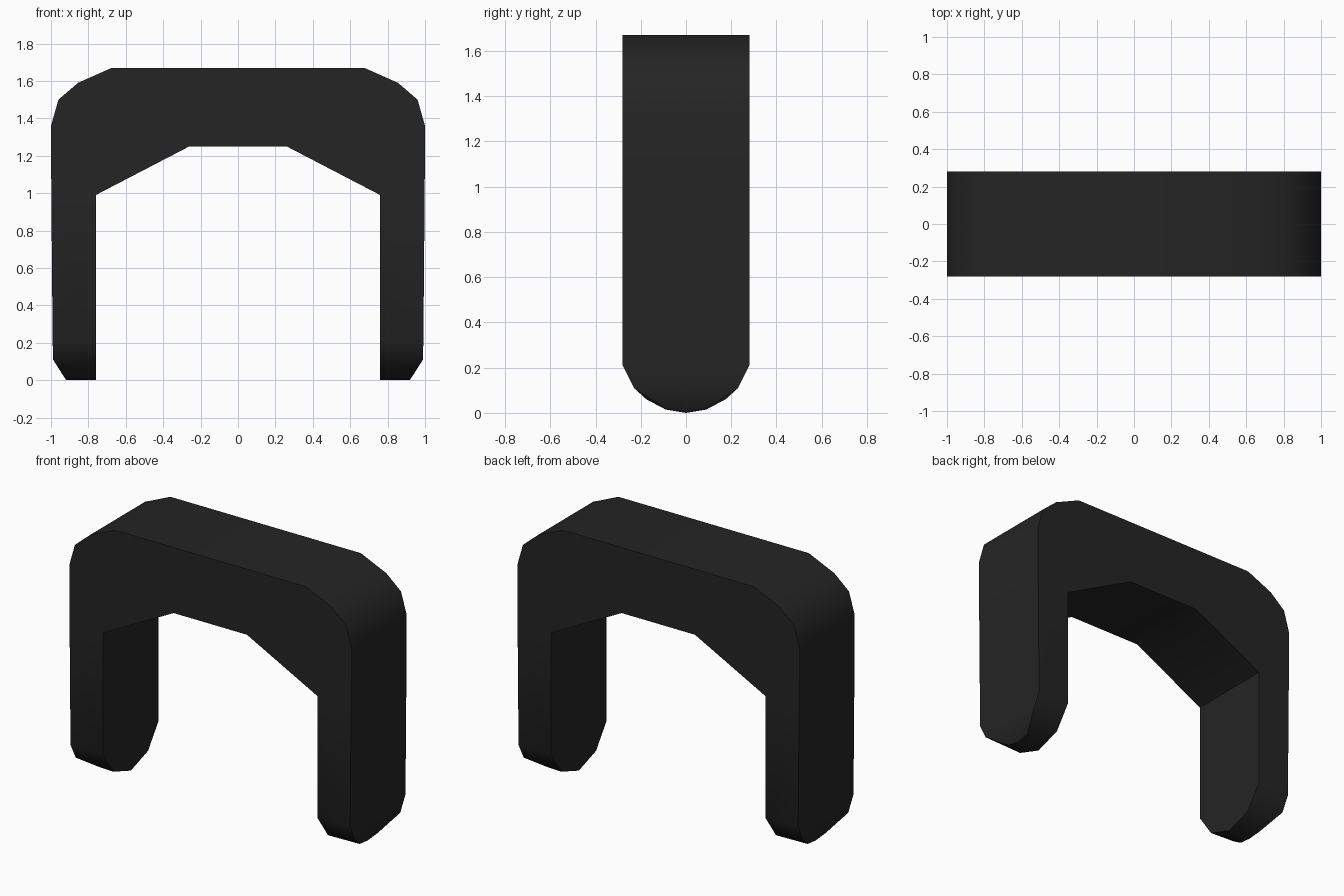
import bpy, bmesh, math

cube = bpy.data.objects.get("Cube")
if cube:
    bpy.data.objects.remove(cube, do_unlink=True)

black = bpy.data.materials.new("matte_black")
black.use_nodes = True
colour = (0.018, 0.018, 0.018, 1)
black.diffuse_color = colour
black.node_tree.nodes["Principled BSDF"].inputs["Base Color"].default_value = colour

HALF = 0.28      # half depth
INNER = 0.76     # inner leg face
JOIN = 0.99      # height where legs meet the arch
OUTER = 0.998    # outer leg face at the join

bm = bmesh.new()

# Arch: a mirrored profile extruded front to back
right_half = [(INNER, JOIN), (OUTER, JOIN), (1.0, 1.36), (0.96, 1.5),
              (0.855, 1.59), (0.675, 1.67)]
profile = [(0.26, 1.25)] + right_half
profile += [(-x, z) for x, z in reversed(profile)]
front = bm.faces.new([bm.verts.new((x, -HALF, z)) for x, z in profile])
swept = bmesh.ops.extrude_face_region(bm, geom=[front], use_keep_orig=True)
bmesh.ops.translate(bm, vec=(0, 2 * HALF, 0),
                    verts=[g for g in swept["geom"] if isinstance(g, bmesh.types.BMVert)])

# Legs: convex bars with rounded, outward-chamfered tips
tip = [(INNER, HALF, JOIN), (OUTER, HALF, JOIN),
       (INNER, HALF, 0.21), (0.991, HALF, 0.21),
       (INNER, 0.175, 0.06), (0.989, 0.23, 0.11),
       (0.925, 0.09, 0.015), (INNER, 0, 0), (0.92, 0, 0.002)]
for side in (1, -1):
    points = {(side * x, s * y, z) for x, y, z in tip for s in (1, -1)}
    verts = [bm.verts.new(p) for p in sorted(points)]
    bmesh.ops.convex_hull(bm, input=verts)

# Remove the hidden caps at the joins, then weld arch and legs
caps = [f for f in bm.faces if all(abs(v.co.z - JOIN) < 1e-4 for v in f.verts)]
bmesh.ops.delete(bm, geom=caps, context="FACES_ONLY")
bmesh.ops.remove_doubles(bm, verts=bm.verts[:], dist=0.0005)
bmesh.ops.dissolve_limit(bm, angle_limit=math.radians(0.6),
                         verts=bm.verts[:], edges=bm.edges[:])
bmesh.ops.recalc_face_normals(bm, faces=bm.faces[:])

mesh = bpy.data.meshes.new("arched_bracket")
bm.to_mesh(mesh)
bm.free()
mesh.materials.append(black)
bracket = bpy.data.objects.new("arched_bracket", mesh)
bpy.context.collection.objects.link(bracket)

# Soften the rounded corners and tips, keep the long edges crisp
bpy.ops.object.select_all(action="DESELECT")
bracket.select_set(True)
bpy.context.view_layer.objects.active = bracket
bpy.ops.object.shade_smooth_by_angle(angle=math.radians(40))
